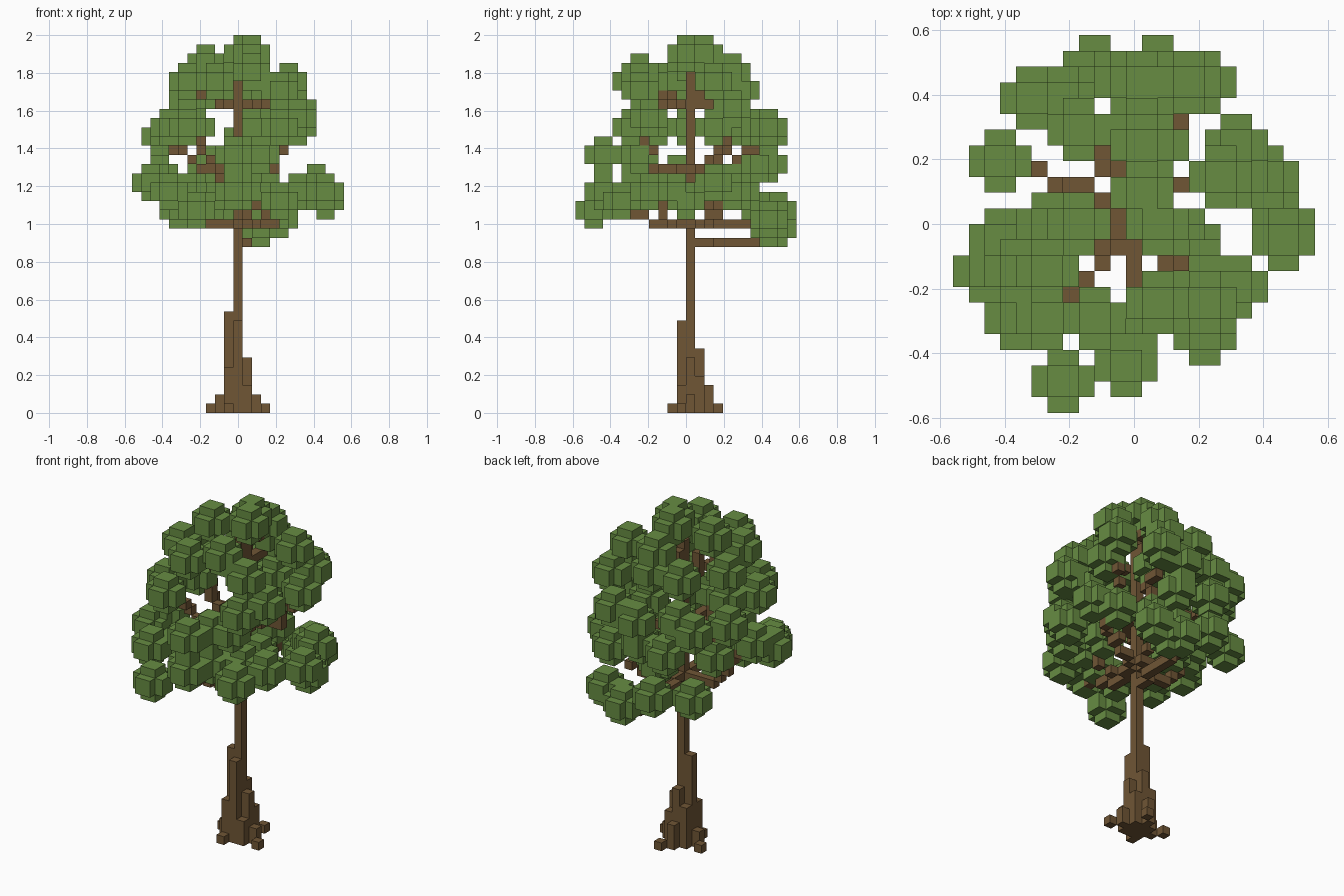
import bpy
import bmesh
from itertools import product
from mathutils import Vector

UNIT = 2 / 41  # edge length of one block

if "Cube" in bpy.data.objects:
    bpy.data.objects.remove(bpy.data.objects["Cube"])


def make_material(name, colour):
    material = bpy.data.materials.new(name)
    material.use_nodes = True
    material.diffuse_color = colour
    material.node_tree.nodes["Principled BSDF"].inputs["Base Color"].default_value = colour
    return material


def build_blocks(name, cells, material):
    """Make one mesh from the exposed sides of a set of block cells."""
    bm = bmesh.new()
    for cell in cells:
        centre = Vector(cell) + Vector((0, 0.5, 0.5))
        for axis, sign in product(range(3), (-1, 1)):
            neighbour = list(cell)
            neighbour[axis] += sign
            if tuple(neighbour) in cells:
                continue
            corners = []
            for u, v in ((-1, -1), (1, -1), (1, 1), (-1, 1))[::sign]:
                offset = Vector()
                offset[axis] = sign / 2
                offset[(axis + 1) % 3] = u / 2
                offset[(axis + 2) % 3] = v / 2
                corners.append(bm.verts.new((centre + offset) * UNIT))
            bm.faces.new(corners)
    bmesh.ops.remove_doubles(bm, verts=bm.verts[:], dist=UNIT / 100)
    mesh = bpy.data.meshes.new(name)
    bm.to_mesh(mesh)
    bm.free()
    mesh.materials.append(material)
    bpy.context.collection.objects.link(bpy.data.objects.new(name, mesh))


def leaf_clump(centre):
    """Two-block core with a plate of four blocks on each of its six sides."""
    return {
        tuple(c + o for c, o in zip(centre, offset))
        for offset in product(range(-2, 2), repeat=3)
        if sum(o in (-2, 1) for o in offset) <= 1
    }


def limb(start, end):
    """Blocks stepping along a line."""
    start, end = Vector(start), Vector(end)
    steps = int(max(abs(d) for d in end - start))
    return {tuple(round(c) for c in start.lerp(end, i / steps)) for i in range(steps + 1)}


bark = make_material("bark brown", (0.162, 0.093, 0.036, 1))
leaf = make_material("leaf green", (0.135, 0.262, 0.055, 1))

# Trunk: a tall core with shorter buttress columns and root blocks
columns = {
    (0, 0): 37, (-1, 0): 11, (0, -1): 10, (0, 1): 7, (1, 0): 6, (-1, -1): 5,
    (1, 1): 4, (-1, 1): 5, (1, -1): 3, (2, 0): 2, (0, 2): 3, (-2, 0): 2,
    (3, -1): 1, (-3, 1): 1, (1, 3): 1, (-1, -2): 1,
}
trunk = {(x, y, z) for (x, y), height in columns.items() for z in range(height)}

# Crown: leaf clumps in three tiers
lower_tier = [
    (2, 10, 20), (3, 9, 20), (5, 9, 21), (-2, 10, 22), (-6, 8, 22), (-4, -10, 22),
    (0, -9, 24), (-7, -6, 24), (-9, -3, 25), (-8, -1, 26), (10, -1, 24), (10, 0, 23),
    (9, 3, 25), (7, -4, 24), (5, -7, 23), (7, 5, 24), (1, -6, 24), (-2, -6, 23),
    (4, -4, 24), (4, -1, 24), (-4, 1, 24), (2, 5, 25), (0, 6, 24), (-5, -3, 24),
]
middle_tier = [
    (-8, 4, 30), (-6, 8, 30), (0, -9, 28), (1, -6, 28), (3, -5, 28), (1, 9, 30),
    (4, 9, 31), (1, 8, 27), (-3, 9, 27), (7, 3, 31), (7, 5, 33), (7, -4, 32),
    (5, -6, 31), (5, -3, 31), (-5, -6, 31), (-7, -3, 31), (2, 5, 31), (-4, 8, 31),
    (-5, 0, 31),
]
upper_tier = [
    (1, 2, 39), (2, 0, 39), (-3, 0, 38), (-2, -6, 36), (-5, -3, 36), (6, 3, 36),
    (5, -5, 35), (2, -5, 37), (1, 6, 35), (1, 5, 37), (-3, 6, 35), (-5, 0, 34),
]

# Branches: run out level from the trunk, then meet the chosen clumps
branches = set()
for tier, level, stride in ((lower_tier, 20, 3), (middle_tier, 26, 2), (upper_tier, 33, 2)):
    for x, y, z in tier[::stride]:
        base = min(z - 2, level)
        fork = (round(x / 2), round(y / 2), base)
        branches |= limb((0, 0, base), fork) | limb(fork, (x, y, z - 1))
branches -= trunk

crown = set().union(*map(leaf_clump, lower_tier + middle_tier + upper_tier))

build_blocks("trunk", trunk, bark)
build_blocks("branches", branches - crown, bark)
build_blocks("leaf_crown", crown - trunk, leaf)
